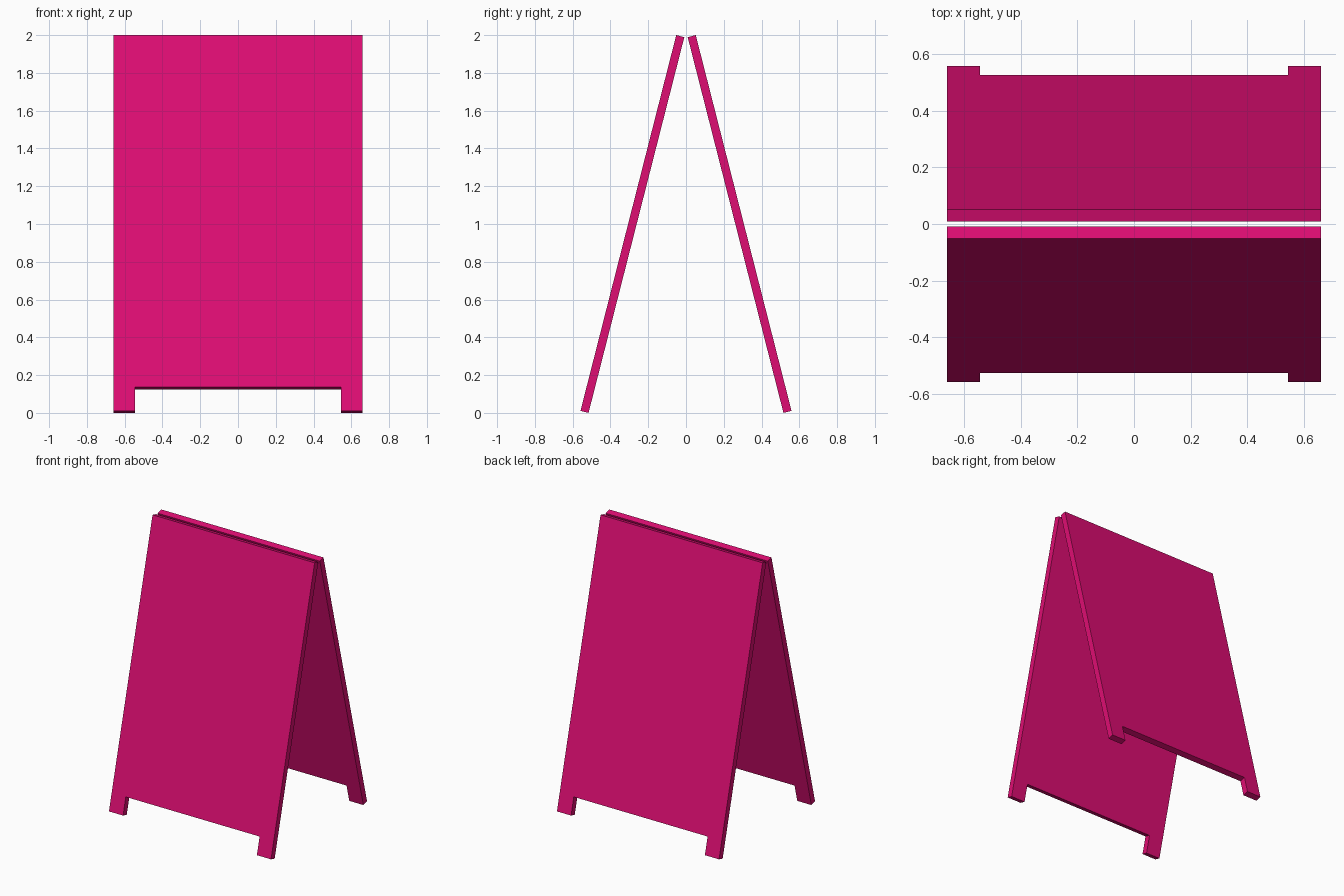
import bpy, bmesh, math

cube = bpy.data.objects.get("Cube")
if cube:
    bpy.data.objects.remove(cube, do_unlink=True)

# Board colour
pink = bpy.data.materials.new("bright pink")
pink.use_nodes = True
colour = (0.73, 0.004, 0.17, 1)
pink.diffuse_color = colour
shader = next(n for n in pink.node_tree.nodes if n.type == 'BSDF_PRINCIPLED')
shader.inputs["Base Color"].default_value = colour

HALF_WIDTH, HALF_NOTCH, NOTCH = 0.66, 0.545, 0.129
THICKNESS, TILT, SPREAD = 0.044, math.radians(14.3), 0.516
LENGTH = (2 - THICKNESS * math.sin(TILT)) / math.cos(TILT)


def panel(name, facing):
    """Flat board with two feet, leaning in towards the ridge."""
    right = [(HALF_NOTCH, NOTCH), (HALF_NOTCH, 0), (HALF_WIDTH, 0), (HALF_WIDTH, LENGTH)]
    outline = right + [(-x, z) for x, z in reversed(right)]
    bm = bmesh.new()
    face = bm.faces.new([bm.verts.new((x, 0, z)) for x, z in outline])
    slab = bmesh.ops.extrude_face_region(bm, geom=[face])
    verts = [v for v in slab["geom"] if isinstance(v, bmesh.types.BMVert)]
    bmesh.ops.translate(bm, verts=verts, vec=(0, -THICKNESS, 0))
    bmesh.ops.recalc_face_normals(bm, faces=bm.faces)
    mesh = bpy.data.meshes.new(name)
    bm.to_mesh(mesh)
    bm.free()
    mesh.materials.append(pink)
    obj = bpy.data.objects.new(name, mesh)
    bpy.context.collection.objects.link(obj)
    obj.rotation_euler = (-TILT, 0, 0 if facing < 0 else math.pi)
    obj.location.y = facing * SPREAD


# Two boards leaning together
panel("front_panel", -1)
panel("back_panel", 1)
